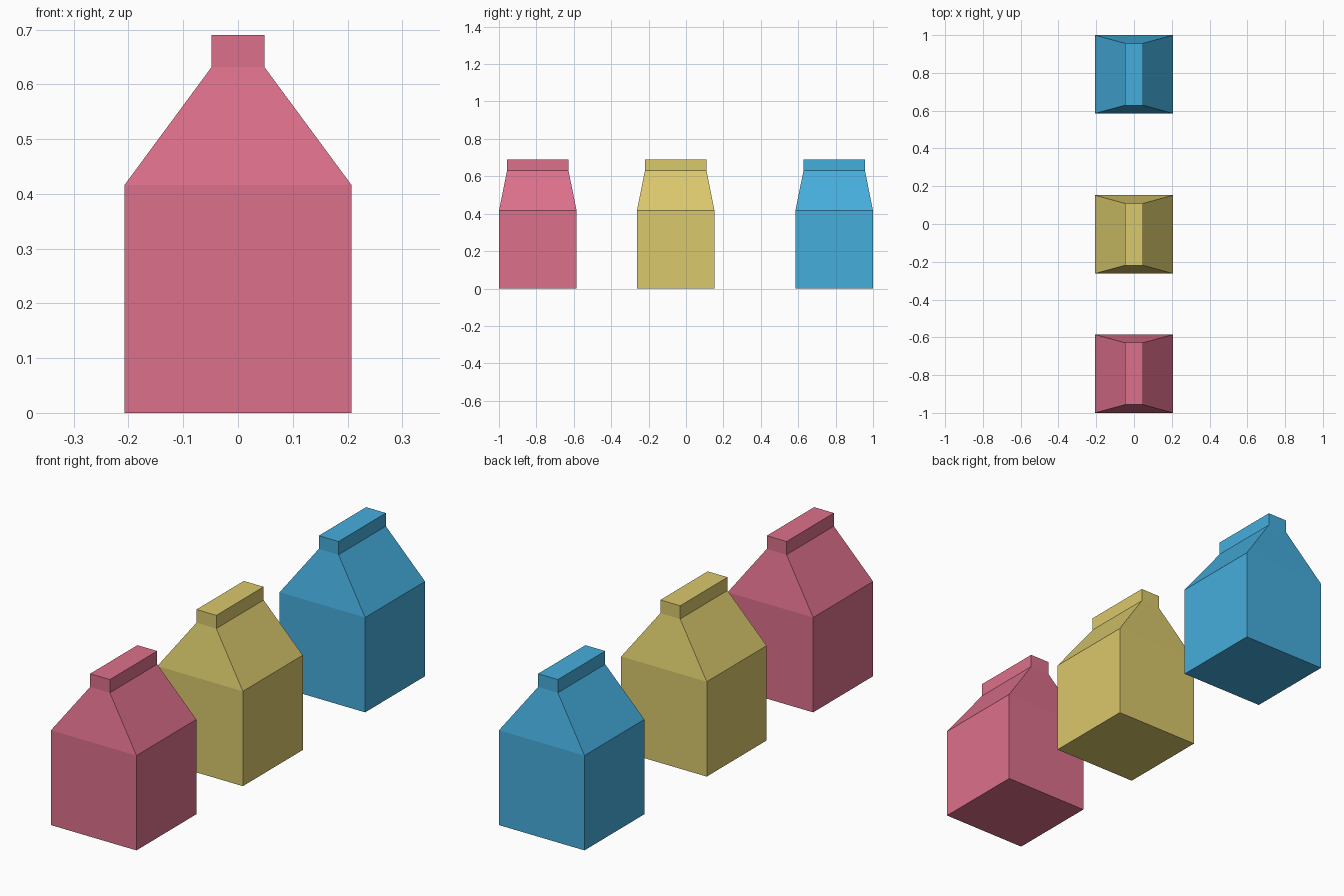
import bpy, bmesh

if "Cube" in bpy.data.objects:
    bpy.data.objects.remove(bpy.data.objects["Cube"])

# Carton cross-sections: (half width x, half depth y, height z)
SECTIONS = [
    (0.2075, 0.2075, 0.0),    # base
    (0.2075, 0.2075, 0.416),  # shoulder
    (0.048, 0.164, 0.632),    # bottom of the top seal
    (0.048, 0.164, 0.69),     # top of the seal
]


def make_carton(name, y, color):
    bm = bmesh.new()
    rings = [[bm.verts.new((sx * hx, sy * hy, z))
              for sx, sy in ((-1, -1), (1, -1), (1, 1), (-1, 1))]
             for hx, hy, z in SECTIONS]
    # walls between neighbouring sections
    for lower, upper in zip(rings, rings[1:]):
        for i in range(4):
            j = (i + 1) % 4
            bm.faces.new((lower[i], lower[j], upper[j], upper[i]))
    # closed bottom and top
    bm.faces.new(rings[0][::-1])
    bm.faces.new(rings[-1])
    mesh = bpy.data.meshes.new(name)
    bm.to_mesh(mesh)
    bm.free()
    mat = bpy.data.materials.new(name + "_paper")
    mat.diffuse_color = (*color, 1)
    mat.use_nodes = True
    mat.node_tree.nodes["Principled BSDF"].inputs["Base Color"].default_value = mat.diffuse_color
    mesh.materials.append(mat)
    obj = bpy.data.objects.new(name, mesh)
    obj.location.y = y
    bpy.context.collection.objects.link(obj)


# Row of three cartons
make_carton("pink_carton", -0.7925, (0.72, 0.16, 0.26))
make_carton("yellow_carton", -0.055, (0.70, 0.58, 0.15))
make_carton("blue_carton", 0.7925, (0.06, 0.42, 0.72))
